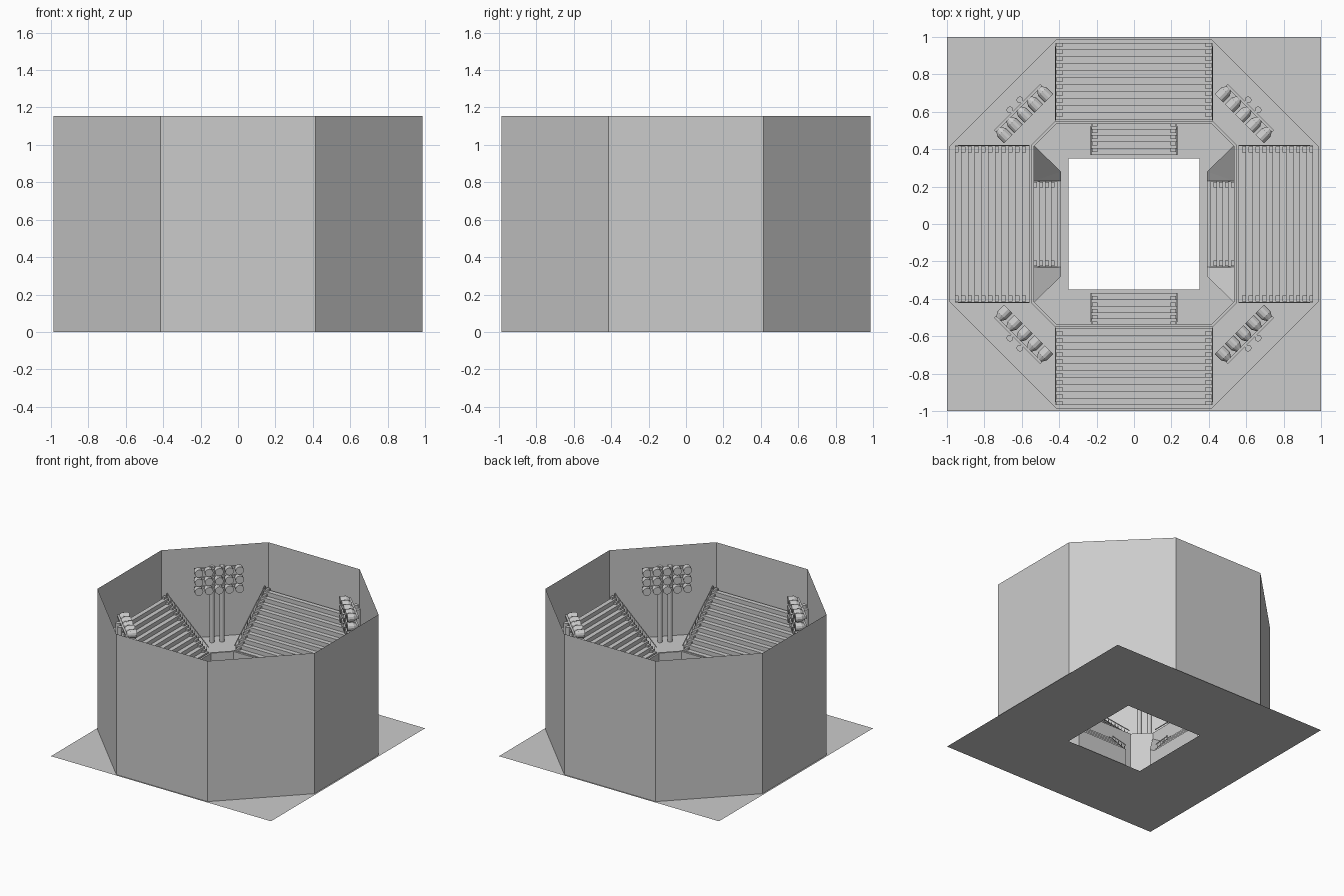
import bpy, bmesh, math
from mathutils import Matrix, Vector

if "Cube" in bpy.data.objects:
    bpy.data.objects.remove(bpy.data.objects["Cube"])


def make(name, bm, rot=0.0):
    bmesh.ops.transform(bm, matrix=Matrix.Rotation(rot, 4, 'Z'), verts=bm.verts)
    bmesh.ops.recalc_face_normals(bm, faces=bm.faces)
    me = bpy.data.meshes.new(name)
    bm.to_mesh(me)
    bm.free()
    ob = bpy.data.objects.new(name, me)
    bpy.context.collection.objects.link(ob)
    return ob


def box(bm, x0, x1, y0, y1, z0, z1):
    m = Matrix.Translation(((x0 + x1) / 2, (y0 + y1) / 2, (z0 + z1) / 2)) @ \
        Matrix.Diagonal((x1 - x0, y1 - y0, z1 - z0, 1))
    bmesh.ops.create_cube(bm, size=1, matrix=m)


def rod(bm, a, b, r, sides=10, r2=None):
    a, b = Vector(a), Vector(b)
    d = b - a
    m = Matrix.Translation((a + b) / 2) @ d.to_track_quat('Z', 'Y').to_matrix().to_4x4()
    bmesh.ops.create_cone(bm, cap_ends=True, segments=sides, radius1=r,
                          radius2=r if r2 is None else r2, depth=d.length, matrix=m)


def octagon(far, near):
    q = [(near, far), (far, near)]
    return q + [(x, -y) for x, y in q[::-1]] + [(-x, -y) for x, y in q] + \
        [(-x, y) for x, y in q[::-1]]


def ring_faces(bm, loops, close=False):
    vs = [[bm.verts.new(p) for p in lp] for lp in loops]
    pairs = list(zip(vs, vs[1:])) + ([(vs[-1], vs[0])] if close else [])
    for a, b in pairs:
        for i in range(len(a)):
            j = (i + 1) % len(a)
            bm.faces.new((a[i], a[j], b[j], b[i]))


def at(pts, z):
    return [(x, y, z) for x, y in pts]


# Ground slab with a square opening
bm = bmesh.new()
sq = lambda s: [(-s, -s), (s, -s), (s, s), (-s, s)]
ring_faces(bm, [at(sq(1), 0), at(sq(0.35), 0)])
make("ground", bm)

# Outer octagonal wall
wall = octagon(0.987, 0.415)
bm = bmesh.new()
ring_faces(bm, [at(wall, 0), at(wall, 1.155)])
make("outer_wall", bm)

# Inner parapet and concourse floor
inner, lip = octagon(0.535, 0.415), octagon(0.55, 0.422)
bm = bmesh.new()
ring_faces(bm, [at(inner, 0), at(inner, 0.43), at(lip, 0.43), at(lip, 0.415), at(wall, 0.415)])
make("concourse", bm)


def stand(name, rot, half, y0, y1, z0, z1, base, n, aisle):
    """Stepped seating facing the centre, with aisle half steps and rails."""
    dy, dz = (y1 - y0) / n, (z1 - z0) / n
    prof = [(y0, base)]
    for i in range(n):
        prof += [(y0 + i * dy, z0 + (i + 1) * dz), (y0 + (i + 1) * dy, z0 + (i + 1) * dz)]
    prof.append((y1, base))
    bm = bmesh.new()
    sides = [[bm.verts.new((x, y, z)) for y, z in prof] for x in (-half, half)]
    for i in range(len(prof)):
        j = (i + 1) % len(prof)
        bm.faces.new((sides[0][i], sides[0][j], sides[1][j], sides[1][i]))
    bm.faces.new(sides[0])
    bm.faces.new(sides[1][::-1])
    make(name + "_seating", bm, rot)

    bm = bmesh.new()
    for s in (-1, 1):
        xa, xb = sorted((s * (half - 0.006), s * (half - aisle)))
        for i in range(n):
            y, z = y0 + i * dy, z0 + (i + 1) * dz
            box(bm, xa, xb, y + dy * 0.45, y + dy, z, z + dz * 0.5)
    make(name + "_aisle_steps", bm, rot)

    bm = bmesh.new()
    for s in (-1, 1):
        x, h = s * half, 0.035
        rod(bm, (x, y0, z0 + dz + h), (x, y1 - dy / 2, z1 + h), 0.004, 6)
        for i in range(n):
            y, z = y0 + (i + 0.5) * dy, z0 + (i + 1) * dz
            rod(bm, (x, y, z), (x, y, z + h), 0.003, 6)
    make(name + "_rail", bm, rot)


# Upper and lower stands on the four straight sides
for k in range(4):
    r = k * math.pi / 2
    if k % 2 == 0:
        stand("upper_stand", r, 0.42, 0.555, 0.968, 0.40, 0.775, 0.40, 11, 0.037)
        stand("lower_stand", r, 0.23, 0.37, 0.54, 0.12, 0.30, 0.0, 5, 0.035)
    else:
        stand("upper_stand", r, 0.42, 0.56, 0.958, 0.40, 0.775, 0.40, 11, 0.037)
        stand("lower_stand", r, 0.23, 0.41, 0.535, 0.13, 0.28, 0.0, 4, 0.035)

# Front kerb and sloping corner panels beside the side lower stands
for sx in (-1, 1):
    bm = bmesh.new()
    xa, xb = sorted((sx * 0.39, sx * 0.412))
    box(bm, xa, xb, -0.23, 0.23, 0, 0.14)
    for sy in (-1, 1):
        plan = [(0.535, 0.42, 0.38), (0.39, 0.28, 0.17), (0.39, 0.23, 0.14), (0.535, 0.23, 0.26)]
        top = [(sx * x, sy * y, z) for x, y, z in plan]
        low = [(x, y, 0) for x, y, z in top]
        tv = [bm.verts.new(p) for p in top]
        lv = [bm.verts.new(p) for p in low]
        bm.faces.new((tv[0], tv[1], tv[3]))
        bm.faces.new((tv[1], tv[2], tv[3]))
        for i in range(4):
            j = (i + 1) % 4
            bm.faces.new((tv[i], tv[j], lv[j], lv[i]))
    make("corner_panel", bm)

# Floodlight towers on the four diagonals
for k in range(4):
    r = math.pi / 4 + k * math.pi / 2
    bm = bmesh.new()
    for x in (-0.038, 0.038):
        rod(bm, (x, 0.90, 0.415), (x, 0.90, 1.04), 0.018, 12)
    for z in (0.88, 0.955, 1.03):
        box(bm, -0.175, 0.175, 0.868, 0.884, z - 0.009, z + 0.009)
    make("light_tower", bm, r)
    bm = bmesh.new()
    for z in (0.88, 0.955, 1.03):
        for i in range(-2, 3):
            x = i * 0.077
            rod(bm, (x, 0.797, z), (x, 0.845, z), 0.032, 12)
            rod(bm, (x, 0.845, z), (x, 0.87, z), 0.032, 12, 0.018)
    make("floodlights", bm, r)
